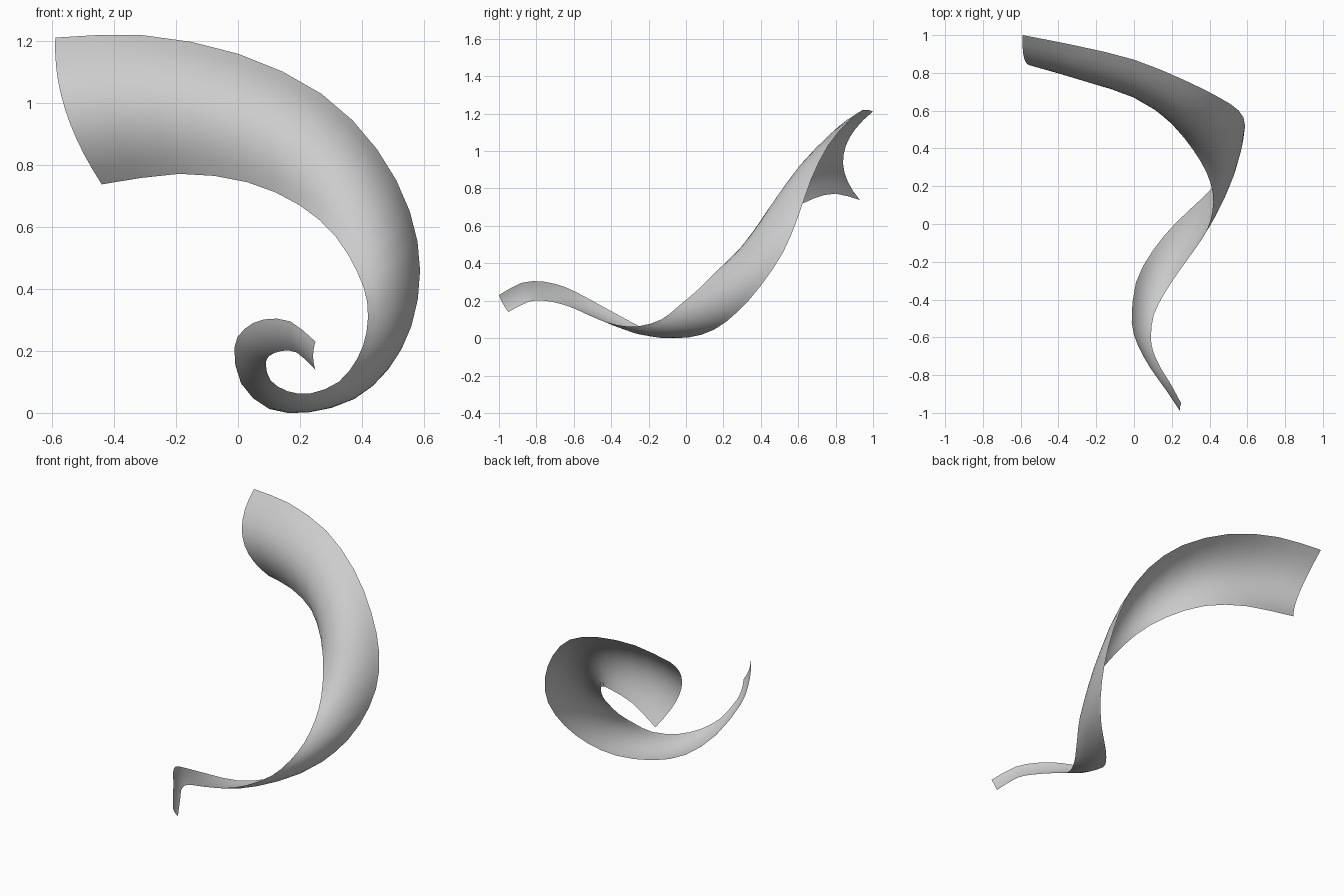
import bpy, bmesh
from mathutils import Vector

if "Cube" in bpy.data.objects:
    bpy.data.objects.remove(bpy.data.objects["Cube"])

# Matching stations along the curl: outer edge point, inner edge point
STATIONS = [
    ((-.59, 1.0, 1.212), (-.44, .93, .738)),
    ((-.31, .945, 1.22), (-.19, .80, .772)),
    ((0, .87, 1.16), (.03, .68, .745)),
    ((.27, .76, 1.03), (.20, .53, .67)),
    ((.45, .67, .85), (.315, .39, .57)),
    ((.555, .60, .65), (.385, .27, .455)),
    ((.588, .52, .46), (.417, .165, .36)),
    ((.56, .40, .28), (.415, .065, .26)),
    ((.485, .275, .14), (.385, -.035, .175)),
    ((.375, .15, .045), (.325, -.13, .10)),
    ((.225, .01, .003), (.235, -.255, .063)),
    ((.10, -.14, .013), (.16, -.37, .07)),
    ((.01, -.31, .095), (.105, -.48, .105)),
    ((-.012, -.52, .21), (.09, -.59, .155)),
    ((.02, -.64, .27), (.10, -.67, .183)),
    ((.085, -.76, .302), (.14, -.76, .20)),
    ((.17, -.88, .295), (.19, -.84, .195)),
    ((.25, -1.0, .23), (.25, -.95, .14)),
]
SUB, ACROSS = 2, 10


def spline(pts, t):
    """Catmull-Rom through the points"""
    n = len(pts) - 1
    i = min(int(t), n - 1)
    f = t - i
    b, c = pts[i], pts[i + 1]
    a = pts[i - 1] if i else b * 2 - c
    d = pts[i + 2] if i + 2 <= n else c * 2 - b
    return 0.5 * (2 * b + (c - a) * f + (2 * a - 5 * b + 4 * c - d) * f**2
                  + (3 * b - a - 3 * c + d) * f**3)


outer = [Vector(o) for o, _ in STATIONS]
inner = [Vector(i) for _, i in STATIONS]
last = len(STATIONS) - 1


def middle(t):
    return (spline(outer, t) + spline(inner, t)) / 2


# Curled ribbon: bowed cross-sections swept between the two edges
bm = bmesh.new()
rows = []
for k in range(last * SUB + 1):
    t = k / SUB
    o, i = spline(outer, t), spline(inner, t)
    tangent = middle(min(t + .1, last)) - middle(max(t - .1, 0))
    chord = i - o
    normal = chord.cross(tangent).normalized()
    bow = chord.length * (.08 + .18 * max(0, 1 - t / 6))
    row = []
    for j in range(ACROSS + 1):
        s = j / ACROSS
        row.append(bm.verts.new(o + chord * s + normal * bow * 4 * s * (1 - s)))
    rows.append(row)
for r0, r1 in zip(rows, rows[1:]):
    for j in range(ACROSS):
        bm.faces.new((r0[j], r0[j + 1], r1[j + 1], r1[j])).smooth = True

mesh = bpy.data.meshes.new("curled_ribbon")
bm.to_mesh(mesh)
bm.free()
bpy.context.collection.objects.link(bpy.data.objects.new("curled_ribbon", mesh))
